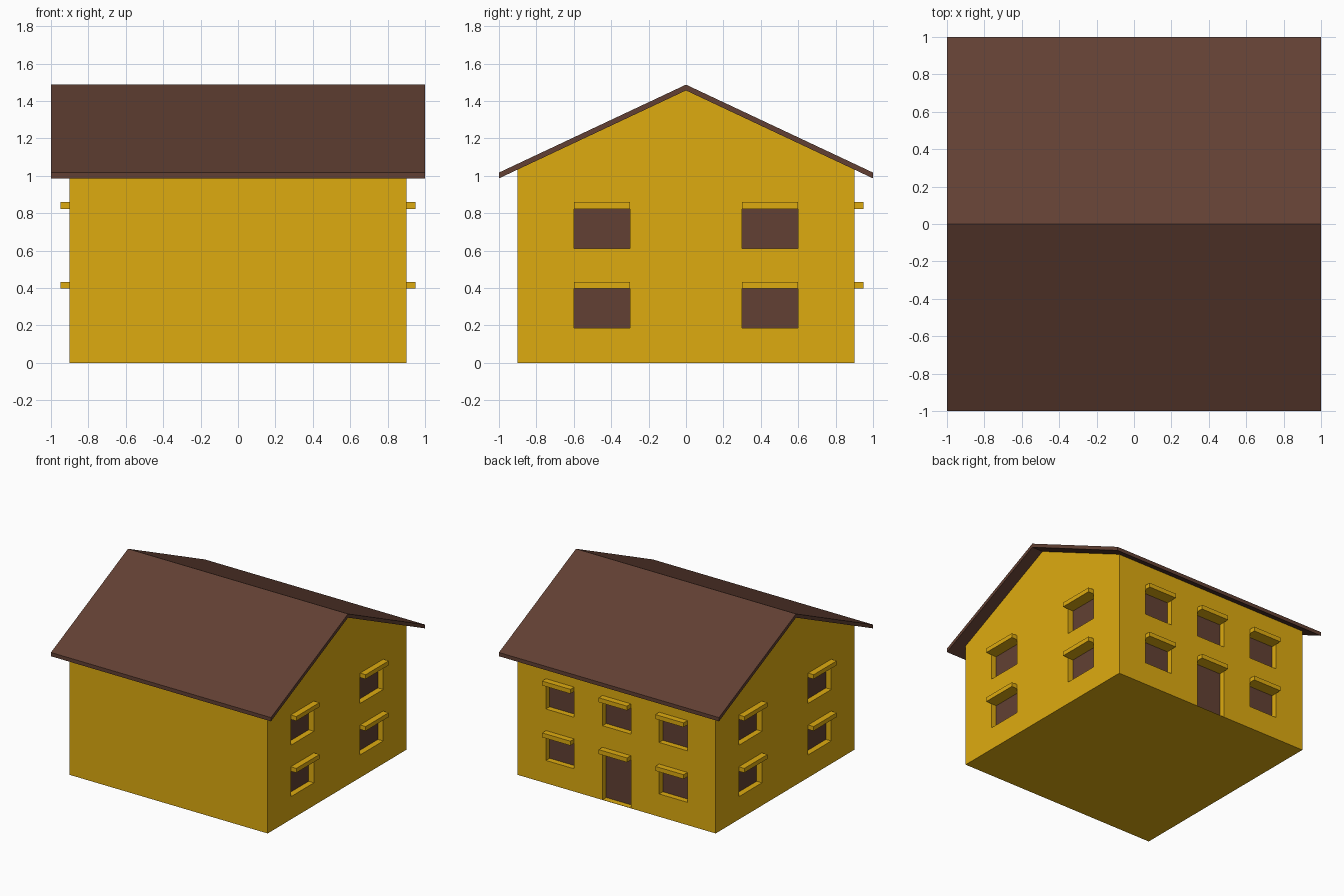
import bpy, bmesh
from mathutils import Vector

if "Cube" in bpy.data.objects:
    bpy.data.objects.remove(bpy.data.objects["Cube"])


def material(name, color):
    m = bpy.data.materials.new(name)
    m.diffuse_color = (*color, 1)
    m.use_nodes = True
    m.node_tree.nodes["Principled BSDF"].inputs["Base Color"].default_value = m.diffuse_color
    return m


YELLOW = material("yellow wall", (0.73, 0.407, 0.0052))
BROWN = material("dark brown", (0.122, 0.0513, 0.0331))


def finish(name, bm, mat):
    bmesh.ops.recalc_face_normals(bm, faces=bm.faces)
    me = bpy.data.meshes.new(name)
    bm.to_mesh(me)
    bm.free()
    me.materials.append(mat)
    ob = bpy.data.objects.new(name, me)
    bpy.context.collection.objects.link(ob)
    return ob


def extrude_profile(name, profile, half, mat):
    """Profile in (y, z), extruded along x from -half to half."""
    bm = bmesh.new()
    face = bm.faces.new([bm.verts.new((-half, y, z)) for y, z in profile])
    res = bmesh.ops.extrude_face_region(bm, geom=[face])
    verts = [g for g in res["geom"] if isinstance(g, bmesh.types.BMVert)]
    bmesh.ops.translate(bm, verts=verts, vec=(2 * half, 0, 0))
    return finish(name, bm, mat)


def add_box(bm, lo, hi):
    lo, hi = Vector(lo), Vector(hi)
    verts = bmesh.ops.create_cube(bm, size=1)["verts"]
    for v in verts:
        v.co = (lo + hi) / 2 + v.co * (hi - lo)


def on_wall(bm, side, a, b, z0, z1, d0, d1):
    """Box on a wall: a..b along it, d0..d1 outward from the centre."""
    if side == "back":
        add_box(bm, (a, d0, z0), (b, d1, z1))
    else:
        s = 1 if side == "right" else -1
        x0, x1 = sorted((s * d0, s * d1))
        add_box(bm, (x0, a, z0), (x1, b, z1))


# Walls with gable ends
W = 0.9
RIDGE, SLOPE, THICK = 1.456, 0.47, 0.031
eave = RIDGE - SLOPE * W
walls = extrude_profile("walls", [(-W, 0), (W, 0), (W, eave), (0, RIDGE), (-W, eave)], W, YELLOW)

# Roof: bent slab with overhang
low = RIDGE - SLOPE
extrude_profile("roof", [(-1, low), (0, RIDGE), (1, low), (1, low + THICK),
                         (0, RIDGE + THICK), (-1, low + THICK)], 1.0, BROWN)

# Openings: (wall, start, end, bottom, top)
storeys = [(0.187, 0.397), (0.61, 0.823)]
s = 1.8 / 7
openings = []
for z0, z1 in storeys:
    for side in ("left", "right"):
        openings += [(side, -0.6, -0.3, z0, z1), (side, 0.3, 0.6, z0, z1)]
    for c in (-2 * s, 0, 2 * s):
        is_door = c == 0 and z0 < 0.5
        openings.append(("back", c - s / 2, c + s / 2, 0.002 if is_door else z0, z1))

cut, panes, lintels = bmesh.new(), bmesh.new(), bmesh.new()
for side, a, b, z0, z1 in openings:
    on_wall(cut, side, a, b, z0, z1, W - 0.05, W + 0.1)
    on_wall(panes, side, a, b, z0, z1, W - 0.052, W - 0.048)
    on_wall(lintels, side, a, b, z1, z1 + 0.036, W, W + 0.05)
finish("window_and_door_panes", panes, BROWN)
finish("lintels", lintels, YELLOW)

# Cut the recesses into the walls
cutter = finish("recess_cutter", cut, YELLOW)
cutter.hide_render = True
mod = walls.modifiers.new("recesses", "BOOLEAN")
mod.operation = "DIFFERENCE"
mod.solver = "EXACT"
mod.object = cutter
bpy.context.view_layer.objects.active = walls
bpy.ops.object.modifier_apply(modifier=mod.name)
bpy.data.objects.remove(cutter)
